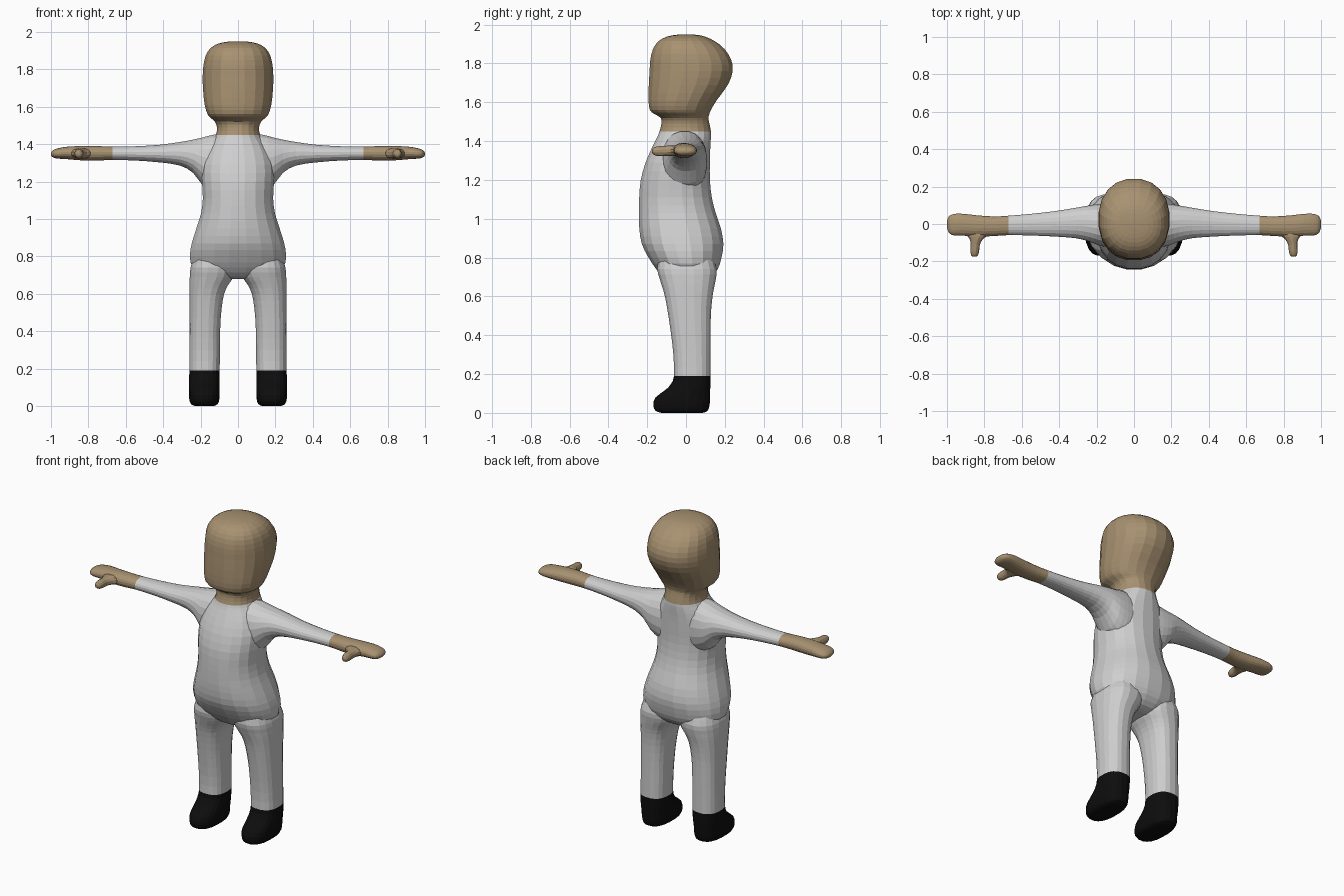
import bpy, bmesh, math


def material(name, rgb):
    m = bpy.data.materials.new(name)
    m.diffuse_color = (*rgb, 1)
    return m


MATS = [material("grey_cloth", (0.62, 0.62, 0.62)),
        material("tan_skin", (0.39, 0.285, 0.165)),
        material("black_shoe", (0.004, 0.004, 0.004))]
CLOTH, SKIN, SHOE = 0, 1, 2


def smooth_rings(rings, steps=2):
    """Insert rings between the key rings along a Catmull-Rom curve."""
    out = []
    for i in range(len(rings) - 1):
        a, b, c, d = (rings[min(max(k, 0), len(rings) - 1)] for k in range(i - 1, i + 3))
        for s in range(steps):
            t = s / steps
            out.append([0.5 * (2 * q + (r - p) * t + (2 * p - 5 * q + 4 * r - w) * t * t
                               + (3 * q - p - 3 * r + w) * t ** 3)
                        for p, q, r, w in zip(a, b, c, d)])
    return out + [list(rings[-1])]


def loft(name, axis, rings, rule, side=1, power=2.2, sides=20):
    """Rings are (position on axis, u min, u max, v min, v max)."""
    bm = bmesh.new()
    loops = []
    for t, u0, u1, v0, v1 in smooth_rings(rings):
        loop = []
        for k in range(sides):
            a = 2 * math.pi * (k + 0.5) / sides
            c, s = math.cos(a), math.sin(a)
            u = (u0 + u1) / 2 + (u1 - u0) / 2 * math.copysign(abs(c) ** (2 / power), c)
            v = (v0 + v1) / 2 + (v1 - v0) / 2 * math.copysign(abs(s) ** (2 / power), s)
            x, y, z = {"x": (t, u, v), "y": (u, t, v), "z": (u, v, t)}[axis]
            loop.append(bm.verts.new((x * side, y, z)))
        loops.append(loop)
    for lo, hi in zip(loops, loops[1:]):
        for k in range(sides):
            j = (k + 1) % sides
            bm.faces.new((lo[k], lo[j], hi[j], hi[k]))
    bm.faces.new(loops[0])
    bm.faces.new(loops[-1])
    bmesh.ops.recalc_face_normals(bm, faces=bm.faces[:])
    for f in bm.faces:
        f.material_index = rule(f.calc_center_median())
    me = bpy.data.meshes.new(name)
    bm.to_mesh(me)
    bm.free()
    for m in MATS:
        me.materials.append(m)
    ob = bpy.data.objects.new(name, me)
    bpy.context.collection.objects.link(ob)
    return ob


# torso, neck and head: z, half width, front y, back y
trunk = [(0.68, 0.10, -0.06, 0.07), (0.695, 0.18, -0.11, 0.12), (0.74, 0.245, -0.155, 0.165),
         (0.80, 0.26, -0.195, 0.185), (0.87, 0.25, -0.23, 0.195), (0.95, 0.225, -0.243, 0.182),
         (1.03, 0.20, -0.245, 0.155), (1.11, 0.19, -0.243, 0.135), (1.20, 0.195, -0.235, 0.125),
         (1.29, 0.195, -0.21, 0.125), (1.37, 0.17, -0.175, 0.127), (1.42, 0.138, -0.15, 0.13),
         (1.45, 0.119, -0.138, 0.13), (1.49, 0.114, -0.128, 0.122), (1.52, 0.125, -0.132, 0.117),
         (1.54, 0.148, -0.165, 0.122), (1.56, 0.165, -0.188, 0.13), (1.61, 0.18, -0.195, 0.16),
         (1.69, 0.189, -0.194, 0.218), (1.76, 0.191, -0.19, 0.243), (1.82, 0.187, -0.186, 0.235),
         (1.875, 0.174, -0.172, 0.20), (1.915, 0.147, -0.143, 0.15), (1.938, 0.105, -0.10, 0.10),
         (1.947, 0.06, -0.055, 0.06), (1.95, 0.02, -0.02, 0.02)]
figure = loft("figure", "z", [(z, -w, w, f, b) for z, w, f, b in trunk],
              lambda c: SKIN if c.z > 1.45 else CLOTH)

# arm with mitten hand: x, y range, z range
arm = [(0.06, -0.12, 0.105, 1.13, 1.45), (0.13, -0.125, 0.11, 1.14, 1.452),
       (0.19, -0.115, 0.108, 1.18, 1.437), (0.24, -0.095, 0.10, 1.245, 1.425),
       (0.31, -0.077, 0.088, 1.285, 1.412), (0.42, -0.068, 0.07, 1.302, 1.397),
       (0.55, -0.062, 0.055, 1.312, 1.389), (0.67, -0.06, 0.045, 1.315, 1.387),
       (0.75, -0.065, 0.041, 1.312, 1.39), (0.84, -0.068, 0.047, 1.313, 1.39),
       (0.91, -0.063, 0.055, 1.319, 1.387), (0.96, -0.062, 0.055, 1.322, 1.379),
       (0.985, -0.052, 0.045, 1.327, 1.37), (0.996, -0.033, 0.03, 1.335, 1.36),
       (1.0, -0.015, 0.015, 1.342, 1.353)]

# thumb: y, x range, z range
thumb = [(-0.175, 0.845, 0.86, 1.342, 1.355), (-0.168, 0.834, 0.871, 1.33, 1.367),
         (-0.145, 0.827, 0.875, 1.322, 1.374), (-0.11, 0.823, 0.874, 1.322, 1.376),
         (-0.08, 0.806, 0.88, 1.322, 1.379), (-0.06, 0.78, 0.895, 1.322, 1.379),
         (-0.02, 0.76, 0.90, 1.325, 1.376)]

# leg with shoe: z, x range, y range
leg = [(0.0, 0.13, 0.23, -0.125, 0.085), (0.01, 0.108, 0.252, -0.158, 0.112),
       (0.04, 0.098, 0.262, -0.17, 0.123), (0.08, 0.097, 0.263, -0.158, 0.125),
       (0.12, 0.097, 0.263, -0.105, 0.126), (0.15, 0.097, 0.262, -0.078, 0.126),
       (0.19, 0.097, 0.261, -0.063, 0.126), (0.30, 0.096, 0.26, -0.066, 0.126),
       (0.42, 0.094, 0.26, -0.08, 0.127), (0.52, 0.087, 0.26, -0.095, 0.13),
       (0.60, 0.073, 0.26, -0.11, 0.138), (0.65, 0.05, 0.26, -0.124, 0.147),
       (0.69, 0.022, 0.259, -0.137, 0.155), (0.74, 0.01, 0.255, -0.15, 0.16),
       (0.80, 0.015, 0.235, -0.14, 0.14)]

parts = []
for label, side in (("left", 1), ("right", -1)):
    parts += [loft(label + "_arm", "x", arm, lambda c: SKIN if abs(c.x) > 0.67 else CLOTH, side),
              loft(label + "_thumb", "y", thumb, lambda c: SKIN, side, 2, 12),
              loft(label + "_leg", "z", leg, lambda c: SHOE if c.z < 0.19 else CLOTH, side, 2.5)]

# merge everything into one skin
bpy.context.view_layer.objects.active = figure
for part in parts:
    mod = figure.modifiers.new("union", "BOOLEAN")
    mod.operation = "UNION"
    mod.solver = "EXACT"
    mod.object = part
    bpy.ops.object.modifier_apply(modifier=mod.name)
    bpy.data.objects.remove(part)
